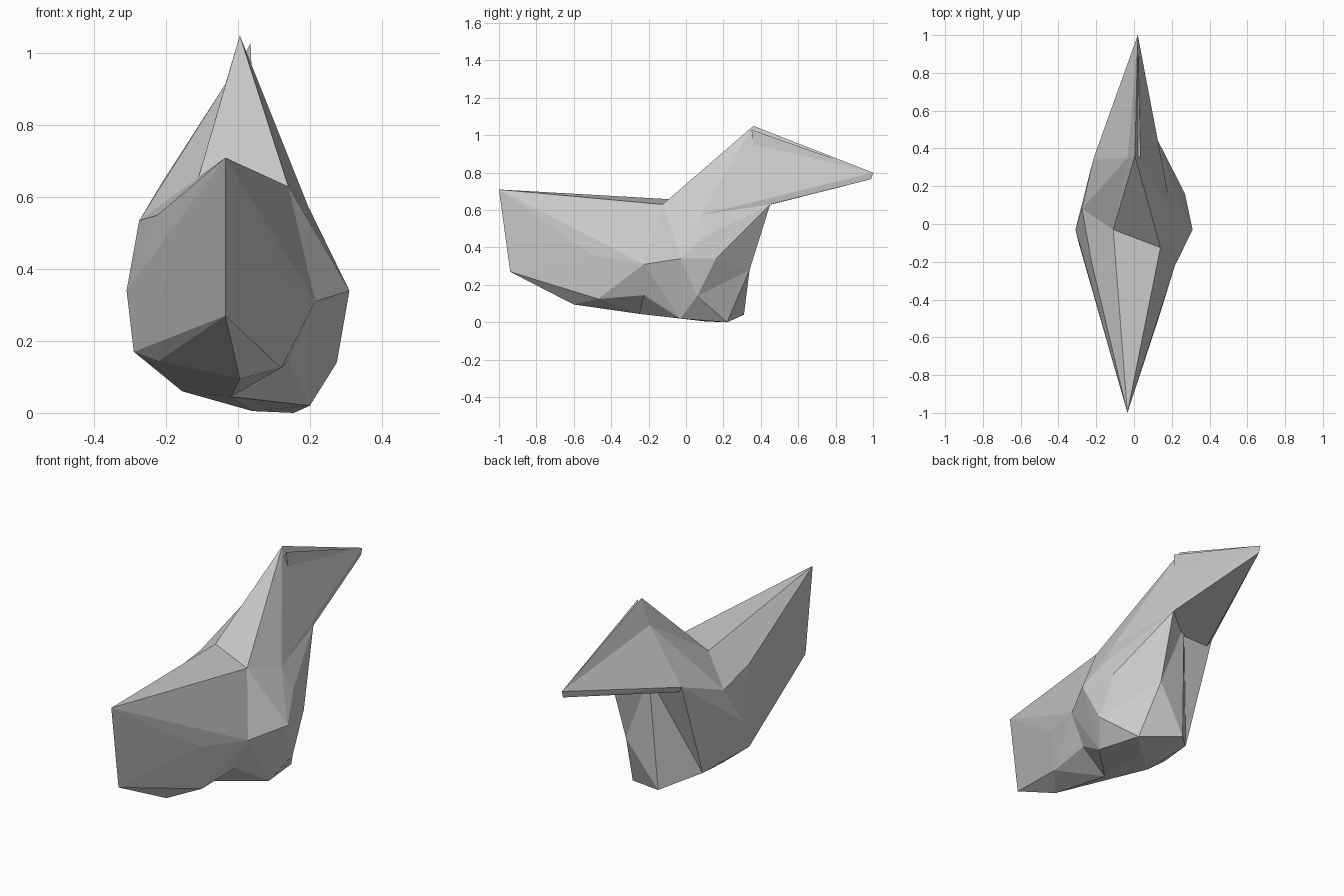
import bpy
import bmesh

default_cube = bpy.data.objects.get("Cube")
if default_cube:
    bpy.data.objects.remove(default_cube, do_unlink=True)

# One plain grey for the whole model
grey = bpy.data.materials.new("light_grey")
grey.use_nodes = True
grey.diffuse_color = (0.6, 0.6, 0.6, 1)
shader = next(n for n in grey.node_tree.nodes if n.type == "BSDF_PRINCIPLED")
shader.inputs["Base Color"].default_value = grey.diffuse_color

# Shared corners of the head and neck
head = dict(
    peak=(.005, .36, 1.05), tip=(.02, 1, .8), tip_low=(.02, .99, .765),
    cheek=(-.035, .35, .915), nape_left=(-.215, .345, .635), nape_mid=(-.03, .35, .645),
    nape_right=(.122, .45, .63), fold=(-.11, .2, .7),
    neck_left=(-.11, -.03, .655), neck_right=(.14, -.125, .63),
    ridge_top=(.035, .35, 1.03), ridge_low=(.038, .36, .95), ridge_in=(.01, .36, .98),
)

# Shared corners of the upper flanks
flank = dict(
    shoulder_left=(-.275, .08, .535), shoulder_right=(.195, .08, .575),
    arm_right=(.25, .1, .46), collar_left=(-.225, -.2, .55),
    waist_left=(-.31, -.03, .34), waist_right=(.31, -.03, .34),
    hip_right=(.27, .16, .34), rump=(.11, .34, .28),
)

# Shared corners of the pointed front
front = dict(
    prow_top=(-.035, -1, .71), prow_low=(-.035, -.94, .27), keel=(.005, -.6, .095),
    chine=(.12, -.47, .125), bow_right=(.13, -.5, .36),
    notch_top=(.215, -.225, .31), notch_low=(.14, -.225, .145),
)

# Shared corners of the underside
base = dict(
    side_left=(-.29, -.11, .17), bilge_left=(-.22, -.25, .145),
    floor_left=(-.155, -.08, .06), floor_side=(-.2, -.02, .1),
    floor_back=(-.205, .155, .11), floor_mid=(.04, .1, .005),
    floor_front=(-.02, -.25, .045), floor_right=(.2, -.03, .02),
    heel=(.155, .22, 0), heel_left=(-.055, .31, .04),
    side_right=(.275, .06, .14), hollow=(.2, .15, .18),
)
corners = {**head, **flank, **front, **base}


def faceted_part(name, names):
    """Wrap flat facets around the named corners."""
    bm = bmesh.new()
    for key in names.split():
        bm.verts.new(corners[key])
    hull = bmesh.ops.convex_hull(bm, input=bm.verts[:])
    spare = {g for g in hull["geom_interior"] + hull["geom_unused"]
             if isinstance(g, bmesh.types.BMVert)}
    bmesh.ops.delete(bm, geom=list(spare), context="VERTS")
    bmesh.ops.recalc_face_normals(bm, faces=bm.faces[:])
    mesh = bpy.data.meshes.new(name)
    bm.to_mesh(mesh)
    bm.free()
    mesh.materials.append(grey)
    obj = bpy.data.objects.new(name, mesh)
    bpy.context.collection.objects.link(obj)


# Head: tall crest, thin ridge beside it and the cheek wedge
faceted_part("crest", "peak cheek tip tip_low nape_right shoulder_right neck_right neck_left")
faceted_part("crest_ridge", "ridge_top ridge_low ridge_in tip")
faceted_part("cheek_wedge", "cheek nape_left nape_mid fold tip tip_low neck_left "
             "nape_right shoulder_left")

# Front half of the body
faceted_part("prow", "prow_top prow_low keel chine bow_right notch_top notch_low "
             "neck_left neck_right collar_left waist_left side_left "
             "bilge_left floor_left floor_front")

# Right flank
faceted_part("right_flank", "neck_right shoulder_right arm_right waist_right hip_right "
             "notch_top notch_low side_right hollow rump nape_right floor_right floor_front")

# Left shoulder under the cheek
faceted_part("left_shoulder", "nape_left nape_mid shoulder_left waist_left floor_back")

# Back of the neck
faceted_part("nape", "nape_mid nape_right rump shoulder_right hip_right hollow")

# Rear belly
faceted_part("belly", "neck_left neck_right collar_left shoulder_left shoulder_right "
             "nape_mid waist_left side_left floor_left floor_side floor_back floor_mid "
             "floor_front floor_right side_right hollow heel heel_left rump")
